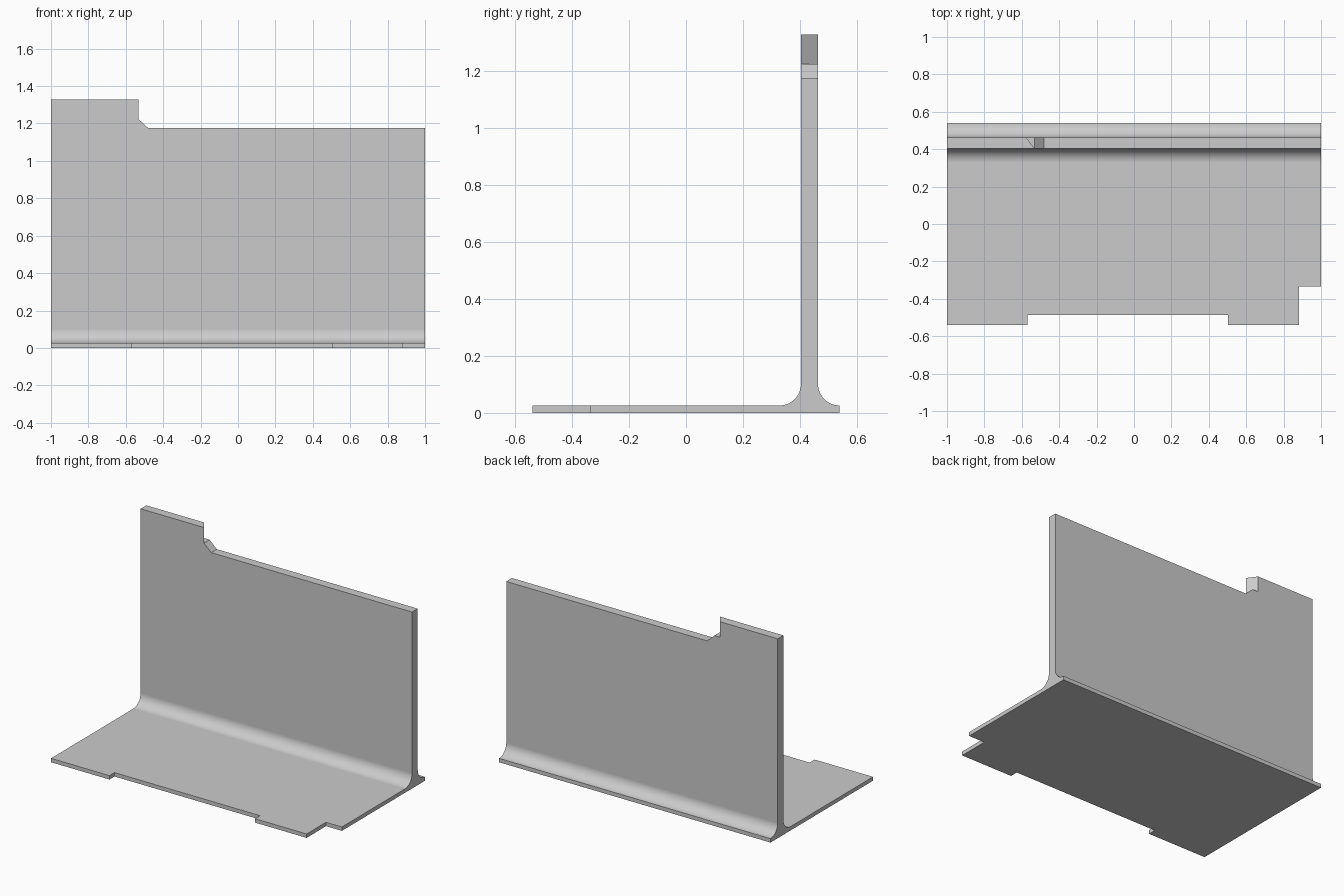
import bpy
import bmesh
from math import sin, cos, pi
from mathutils import Vector

cube = bpy.data.objects.get("Cube")
if cube:
    bpy.data.objects.remove(cube, do_unlink=True)

# Main dimensions
DEPTH = 0.539
PLATE = 0.026
WALL_FRONT, WALL_BACK = 0.4035, 0.463
RADIUS = 0.076
HIGH, LEDGE, LOW = 1.328, 1.224, 1.175

grey = bpy.data.materials.new("plain grey")
grey.use_nodes = True
colour = (0.6, 0.6, 0.6, 1)
grey.diffuse_color = colour
grey.node_tree.nodes["Principled BSDF"].inputs["Base Color"].default_value = colour


def prism(name, points, offset):
    """Closed solid swept from a flat outline along offset."""
    bm = bmesh.new()
    face = bm.faces.new([bm.verts.new(p) for p in points])
    swept = bmesh.ops.extrude_face_region(bm, geom=[face], use_keep_orig=True)
    moved = [g for g in swept["geom"] if isinstance(g, bmesh.types.BMVert)]
    bmesh.ops.translate(bm, verts=moved, vec=Vector(offset))
    bmesh.ops.recalc_face_normals(bm, faces=bm.faces)
    mesh = bpy.data.meshes.new(name)
    bm.to_mesh(mesh)
    bm.free()
    mesh.materials.append(grey)
    obj = bpy.data.objects.new(name, mesh)
    bpy.context.collection.objects.link(obj)
    return obj


def fillet(wall_y, side, steps=12):
    """Quarter-round from the plate up to the wall; side is -1 front, 1 back."""
    arc = [i * pi / 2 / steps for i in range(steps + 1)]
    return [(wall_y + side * RADIUS * (1 - sin(a)),
             PLATE + RADIUS * (1 - cos(a))) for a in arc]


# Cross-section of base plate, fillets and upright wall
section = [(-DEPTH, 0), (-DEPTH, PLATE)]
section += fillet(WALL_FRONT, -1)
section += [(WALL_FRONT, HIGH), (WALL_BACK, HIGH)]
section += fillet(WALL_BACK, 1)[::-1]
section += [(DEPTH, 0)]
bracket = prism("flanged_bracket", [(-1, y, z) for y, z in section], (2, 0, 0))


def box_cutter(name, x0, x1, y1):
    """Cuts the front of the base plate back to y1."""
    pts = [(x0, -1, -0.2), (x1, -1, -0.2), (x1, y1, -0.2), (x0, y1, -0.2)]
    return prism(name, pts, (0, 0, 0.4))


# Slanted step at the end of the tall part, and lowered chamfered wall top
slant = [(-0.49, 0.344), (-0.619, 0.5225), (1.2, 0.5225), (1.2, 0.344)]
lowered = [(-0.48, LOW), (1.2, LOW), (1.2, 1.3), (-0.5, 1.3), (-0.533, LEDGE)]
cutters = [
    box_cutter("front_recess_cutter", -0.57, 0.503, -0.486),
    box_cutter("corner_notch_cutter", 0.883, 1.2, -0.335),
    prism("step_cutter", [(x, y, LEDGE) for x, y in slant], (0, 0, 0.4)),
    prism("wall_top_cutter", [(x, 0.3, z) for x, z in lowered], (0, 0.3, 0)),
]

bpy.ops.object.select_all(action='DESELECT')
bpy.context.view_layer.objects.active = bracket
bracket.select_set(True)
for cutter in cutters:
    cutter.hide_render = True
    mod = bracket.modifiers.new(cutter.name, 'BOOLEAN')
    mod.operation = 'DIFFERENCE'
    mod.solver = 'EXACT'
    mod.object = cutter
    bpy.ops.object.modifier_apply(modifier=mod.name)
    bpy.data.objects.remove(cutter, do_unlink=True)

# Smooth fillets, crisp edges, flat large faces
bpy.ops.object.shade_smooth_by_angle(angle=pi / 6)
weighted = bracket.modifiers.new("flat_face_normals", 'WEIGHTED_NORMAL')
weighted.keep_sharp = True
